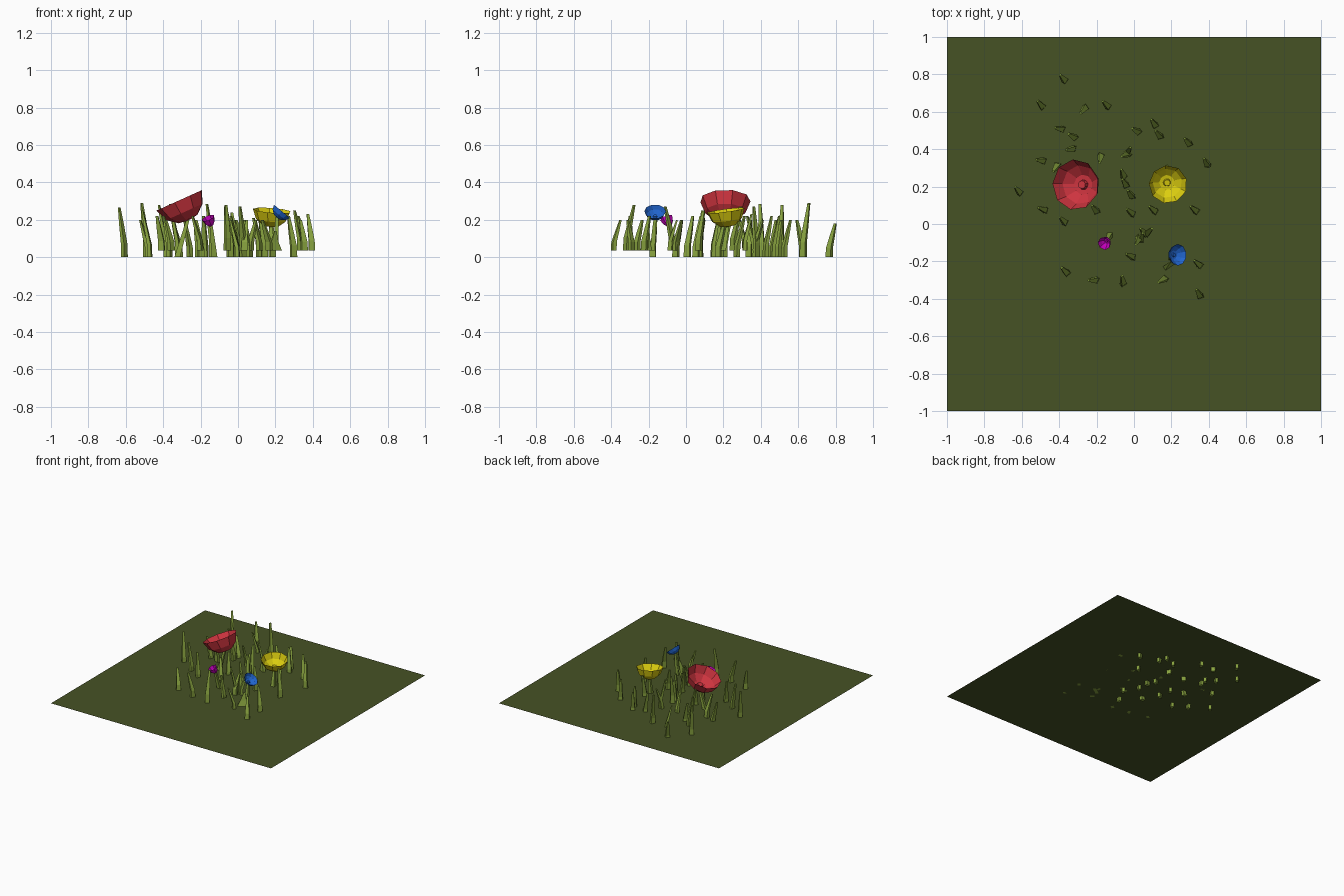
import bpy, bmesh, math, random
from mathutils import Vector

if "Cube" in bpy.data.objects:
    bpy.data.objects.remove(bpy.data.objects["Cube"])

random.seed(4)
GROUND = 0.035


def material(name, rgb):
    m = bpy.data.materials.new(name)
    m.diffuse_color = (*rgb, 1)
    m.use_nodes = True
    m.node_tree.nodes["Principled BSDF"].inputs["Base Color"].default_value = m.diffuse_color
    return m


def finish(bm, name, mat):
    bmesh.ops.recalc_face_normals(bm, faces=bm.faces)
    me = bpy.data.meshes.new(name)
    bm.to_mesh(me)
    bm.free()
    me.materials.append(mat)
    ob = bpy.data.objects.new(name, me)
    bpy.context.collection.objects.link(ob)
    return ob


def bridge(bm, rings):
    for a, b in zip(rings, rings[1:]):
        n = len(a)
        for i in range(n):
            bm.faces.new((a[i], a[(i + 1) % n], b[(i + 1) % n], b[i]))


def blade(bm, path, widths, turn=0.0, flat=0.65):
    # four-sided tapered tube through the path points
    rings = []
    c, s = math.cos(turn), math.sin(turn)
    for p, w in zip(path, widths):
        ring = []
        for sx, sy in ((-1, -1), (1, -1), (1, 1), (-1, 1)):
            x, y = sx * w / 2, sy * w * flat / 2
            ring.append(bm.verts.new((p[0] + x * c - y * s, p[1] + x * s + y * c, p[2])))
        rings.append(ring)
    bridge(bm, rings)
    bm.faces.new(rings[0][::-1])
    bm.faces.new(rings[-1])


def grass(name, spots, base, mat):
    # spots: middle x, y seen from above, tip height, lean direction in degrees
    bm = bmesh.new()
    for x, y, top, deg in spots:
        a = math.radians(deg)
        lean = Vector((math.cos(a), math.sin(a), 0)) * 0.042
        foot = Vector((x, y, base)) - lean * 0.45
        up = Vector((0, 0, top - base))
        path = [foot + lean * k + up * z
                for k, z in ((0, 0), (0.05, 0.28), (0.5, 0.62), (1.0, 1.0))]
        blade(bm, path, (0.034, 0.031, 0.024, 0.013), a + math.pi / 2 + random.uniform(-0.5, 0.5))
    return finish(bm, name, mat)


def flower(name, center, normal, r, depth, sides, mat, spin=0.0):
    # faceted cup: outer wall, rim, inner wall and a small raised heart
    profile = [(0.12, -1.06), (0.42, -1.0), (0.8, -0.62), (1.0, 0.0),
               (0.77, -0.55), (0.4, -0.9), (0.2, -0.92), (0.16, -0.72)]
    bm = bmesh.new()
    rings = [[bm.verts.new((r * k * math.cos(spin + math.tau * i / sides),
                            r * k * math.sin(spin + math.tau * i / sides), depth * z))
              for i in range(sides)] for k, z in profile]
    bridge(bm, rings)
    bm.faces.new(rings[0][::-1])
    bm.faces.new(rings[-1])
    ob = finish(bm, name, mat)
    n = Vector(normal).normalized()
    ob.rotation_euler = Vector((0, 0, 1)).rotation_difference(n).to_euler()
    ob.location = center
    return Vector(center) - n * depth


soil = material("ground_green", (0.062, 0.085, 0.018))
green = material("grass_green", (0.25, 0.37, 0.05))

# ground sheet
bm = bmesh.new()
bmesh.ops.create_grid(bm, x_segments=1, y_segments=1, size=1)
bmesh.ops.translate(bm, verts=bm.verts, vec=(0, 0, GROUND))
finish(bm, "ground", soil)

# back tuft, rooted through the ground sheet
grass("grass_back", [
    (0.285, 0.44, 0.22, 130), (0.13, 0.48, 0.22, 130), (0.105, 0.54, 0.2, 125),
    (0.01, 0.50, 0.2, 150), (-0.02, 0.16, 0.24, 125), (-0.05, 0.22, 0.22, 120),
    (-0.045, 0.37, 0.27, 200), (-0.15, 0.64, 0.285, 135), (-0.38, 0.78, 0.18, 130),
    (-0.27, 0.61, 0.2, 230), (-0.50, 0.64, 0.29, 130), (-0.40, 0.51, 0.28, 170),
    (-0.33, 0.47, 0.2, 150), (-0.34, 0.40, 0.285, 190), (-0.18, 0.35, 0.22, 260),
    (-0.22, 0.19, 0.2, 120), (-0.02, 0.065, 0.22, 140), (0.05, -0.04, 0.2, 130),
    (-0.02, -0.17, 0.2, 155), (-0.21, 0.08, 0.2, 130), (-0.50, 0.34, 0.2, 170),
    (-0.49, 0.08, 0.25, 160), (-0.62, 0.18, 0.265, 130), (-0.38, 0.02, 0.22, 135),
    (0.18, 0.29, 0.22, 100)], 0.0, green)

# front tuft, rooted on the ground sheet
grass("grass_front", [
    (0.385, 0.33, 0.23, 120), (0.32, 0.08, 0.25, 140), (0.10, 0.08, 0.21, 140),
    (0.08, -0.04, 0.2, 45), (0.02, -0.09, 0.27, 245), (-0.37, -0.25, 0.2, 135),
    (-0.22, -0.30, 0.22, 180), (-0.06, -0.30, 0.28, 100), (0.15, -0.30, 0.2, 210),
    (0.34, -0.21, 0.22, 140), (0.345, -0.37, 0.2, 120), (-0.06, 0.27, 0.27, 110),
    (-0.03, 0.39, 0.2, 60), (-0.42, 0.30, 0.22, 235), (0.04, -0.07, 0.2, 70)],
    GROUND, green)

# flower heads and their stems
heads = [
    ("red_flower", (-0.312, 0.21, 0.305), (-0.41, 0, 0.91), 0.136, 0.11, 9,
     (0.62, 0.035, 0.05), (-0.325, 0.205, 0)),
    ("yellow_flower", (0.182, 0.212, 0.25), (0.08, -0.13, 1), 0.103, 0.083, 9,
     (0.72, 0.62, 0.005), (0.18, 0.20, GROUND)),
    ("blue_flower", (0.235, -0.165, 0.245), (0.64, 0, 0.77), 0.058, 0.04, 10,
     (0.015, 0.13, 0.62), (0.20, -0.18, GROUND)),
    ("magenta_flower", (-0.16, -0.105, 0.21), (-0.35, -0.35, 0.85), 0.036, 0.045, 7,
     (0.55, 0.0, 0.5), (-0.125, -0.05, 0))]
for name, c, n, r, d, sides, rgb, foot in heads:
    tip = flower(name, c, n, r, d, sides, material(name, rgb), 0.3)
    foot = Vector(foot)
    bm = bmesh.new()
    blade(bm, [foot, foot.lerp(tip, 0.5), tip], (0.03, 0.024, 0.016), flat=0.9)
    finish(bm, name + "_stem", green)

# broad leaf at the foot of the blue flower
bm = bmesh.new()
blade(bm, [(0.195, -0.215, GROUND), (0.195, -0.208, 0.08), (0.20, -0.20, 0.14)],
      (0.08, 0.045, 0.012), 0.6, 0.3)
finish(bm, "broad_leaf", green)
